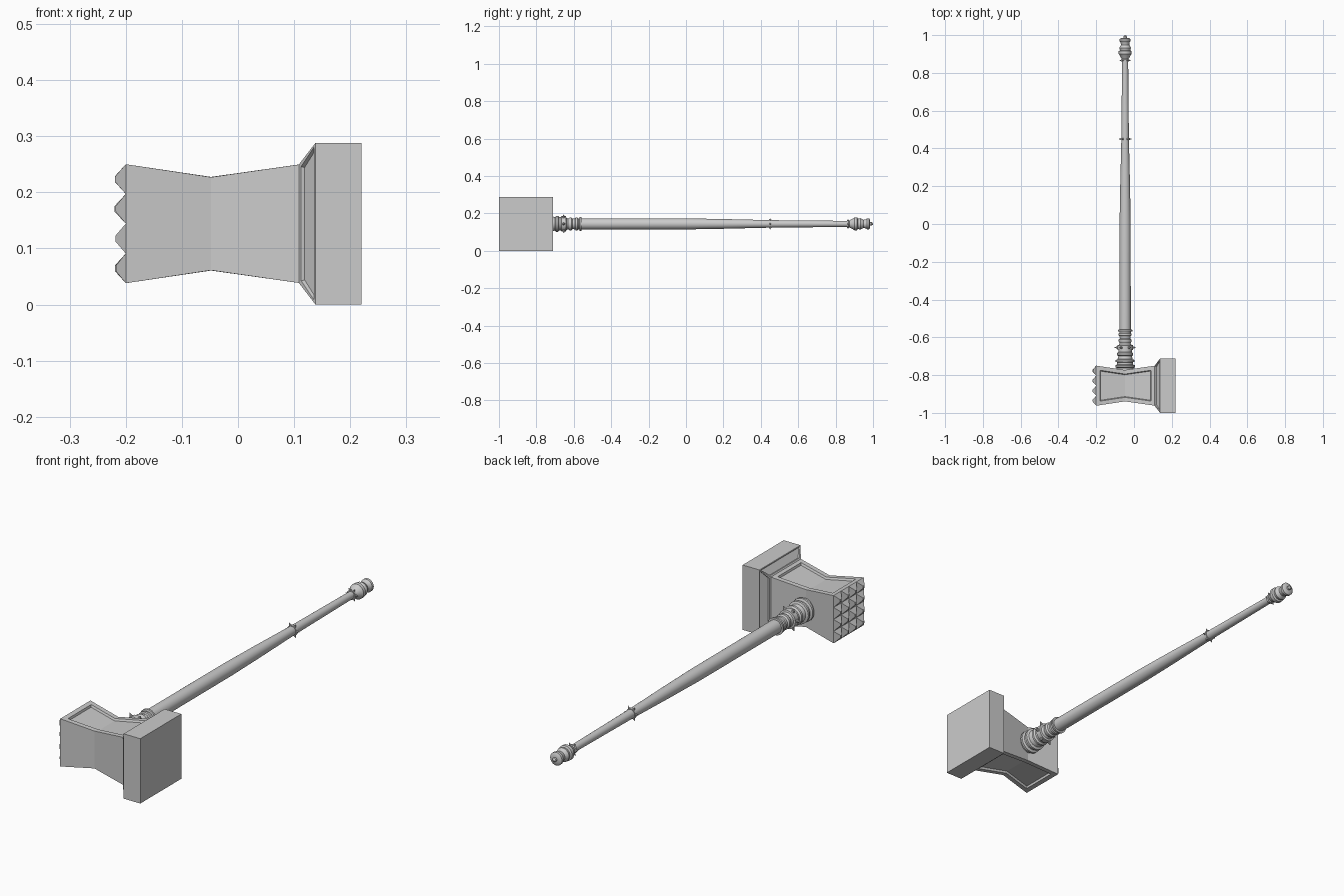
import bpy, bmesh, math, random
from mathutils import Matrix, Vector

if "Cube" in bpy.data.objects:
    bpy.data.objects.remove(bpy.data.objects["Cube"])

random.seed(3)
CX, CY, CZ = -0.047, -0.856, 0.144      # head centre and handle axis


def finish(bm, name, smooth=False):
    bmesh.ops.recalc_face_normals(bm, faces=bm.faces[:])
    me = bpy.data.meshes.new(name)
    bm.to_mesh(me)
    bm.free()
    ob = bpy.data.objects.new(name, me)
    bpy.context.collection.objects.link(ob)
    if smooth:
        bpy.ops.object.select_all(action='DESELECT')
        ob.select_set(True)
        bpy.context.view_layer.objects.active = ob
        bpy.ops.object.shade_smooth_by_angle(angle=math.radians(35))
    return ob


def square_loft(bm, sections):
    """Join square cross-sections (x, half size); return side faces per span."""
    rings = [[bm.verts.new((x, CY + a * h, CZ + b * h))
              for a, b in ((-1, -1), (1, -1), (1, 1), (-1, 1))] for x, h in sections]
    spans = [[bm.faces.new((r[i], r[(i + 1) % 4], s[(i + 1) % 4], s[i]))
              for i in range(4)] for r, s in zip(rings, rings[1:])]
    bm.faces.new(rings[0])
    bm.faces.new(rings[-1])
    bmesh.ops.recalc_face_normals(bm, faces=bm.faces[:])
    return spans


def lathe(name, profile, segments=24):
    """Revolve (y, radius) points around the handle axis."""
    bm = bmesh.new()
    vs = [bm.verts.new((CX + r, y, CZ)) for y, r in profile]
    es = [bm.edges.new(p) for p in zip(vs, vs[1:])]
    bmesh.ops.spin(bm, geom=vs + es, cent=(CX, 0, CZ), axis=(0, 1, 0),
                   angle=math.tau, steps=segments, use_duplicate=False)
    bmesh.ops.remove_doubles(bm, verts=bm.verts[:], dist=0.0002)
    return finish(bm, name, True)


def studs(name, y, inner, outer, base, count=6):
    """Ring of small spikes pointing out from the handle."""
    bm = bmesh.new()
    for i in range(count):
        a = math.tau * i / count
        d = Vector((math.cos(a), 0, math.sin(a)))
        m = (Matrix.Translation(Vector((CX, y, CZ)) + d * (inner + outer) / 2)
             @ d.to_track_quat('Z', 'Y').to_matrix().to_4x4())
        bmesh.ops.create_cone(bm, cap_ends=True, segments=8, radius1=base,
                              radius2=base * 0.15, depth=outer - inner, matrix=m)
    return finish(bm, name)


# Waisted head body with sunken panels above and below
bm = bmesh.new()
spans = square_loft(bm, [(-0.2, 0.106), (-0.048, 0.083), (0.112, 0.106)])
for side in (0, 2):
    bmesh.ops.inset_region(bm, faces=[s[side] for s in spans], thickness=0.021,
                           depth=0, use_even_offset=True)
    bmesh.ops.inset_region(bm, faces=[s[side] for s in spans], thickness=0.004,
                           depth=-0.009, use_even_offset=True)
finish(bm, "head_body")

# Striking block with grooved chamfers
bm = bmesh.new()
spans = square_loft(bm, [(0.108, 0.105), (0.138, 0.144), (0.22, 0.144)])
bmesh.ops.inset_individual(bm, faces=spans[0], thickness=0.008, depth=0)
bmesh.ops.inset_individual(bm, faces=spans[0], thickness=0.003, depth=-0.006)
finish(bm, "striking_block")

# Grid of blunt pyramids on the opposite face
bm = bmesh.new()
cell = 0.212 / 4
for i in range(4):
    for j in range(4):
        y, z = CY + (i - 1.5) * cell, CZ + (j - 1.5) * cell
        depth = random.uniform(0.017, 0.02)
        m = (Matrix.Translation((-0.2 - depth / 2, y, z))
             @ Matrix.Rotation(-math.pi / 2, 4, 'Y') @ Matrix.Rotation(math.pi / 4, 4, 'Z'))
        bmesh.ops.create_cone(bm, cap_ends=True, segments=4, radius1=cell * 0.7071,
                              radius2=cell * 0.13, depth=depth, matrix=m)
finish(bm, "face_spikes")

# Tapered shaft
lathe("shaft", [(-0.6, 0), (-0.6, 0.029), (-0.56, 0.03), (0, 0.0295), (0.2, 0.026),
                (0.45, 0.02), (0.88, 0.016), (0.88, 0)])

# Stepped collar between head and shaft
lathe("collar", [(-0.79, 0), (-0.79, 0.045), (-0.762, 0.045), (-0.758, 0.052), (-0.748, 0.052),
                 (-0.744, 0.042), (-0.732, 0.042), (-0.73, 0.05), (-0.72, 0.05), (-0.716, 0.04),
                 (-0.70, 0.036), (-0.694, 0.043), (-0.684, 0.043), (-0.678, 0.036),
                 (-0.668, 0.036), (-0.666, 0.041), (-0.642, 0.041), (-0.64, 0.033),
                 (-0.63, 0.029), (-0.622, 0.034), (-0.612, 0.034), (-0.606, 0.028),
                 (-0.594, 0.028), (-0.59, 0.034), (-0.58, 0.034), (-0.576, 0.03),
                 (-0.57, 0.03), (-0.568, 0.038), (-0.56, 0.038), (-0.558, 0)])
studs("collar_studs", -0.654, 0.036, 0.056, 0.009)

# Studded ring on the grip
lathe("grip_ring", [(0.444, 0.018), (0.444, 0.023), (0.456, 0.023), (0.456, 0.018)])
studs("grip_studs", 0.45, 0.019, 0.034, 0.006)

# Turned pommel
lathe("pommel", [(0.86, 0), (0.86, 0.021), (0.87, 0.021), (0.873, 0.018), (0.895, 0.03),
                 (0.9, 0.034), (0.915, 0.034), (0.919, 0.027), (0.932, 0.031), (0.94, 0.027),
                 (0.948, 0.022), (0.962, 0.024), (0.968, 0.029), (0.979, 0.029),
                 (0.984, 0.022), (0.985, 0.009), (0.993, 0.009), (1.0, 0.004), (1.0, 0)])
studs("pommel_studs", 0.866, 0.018, 0.03, 0.005)
